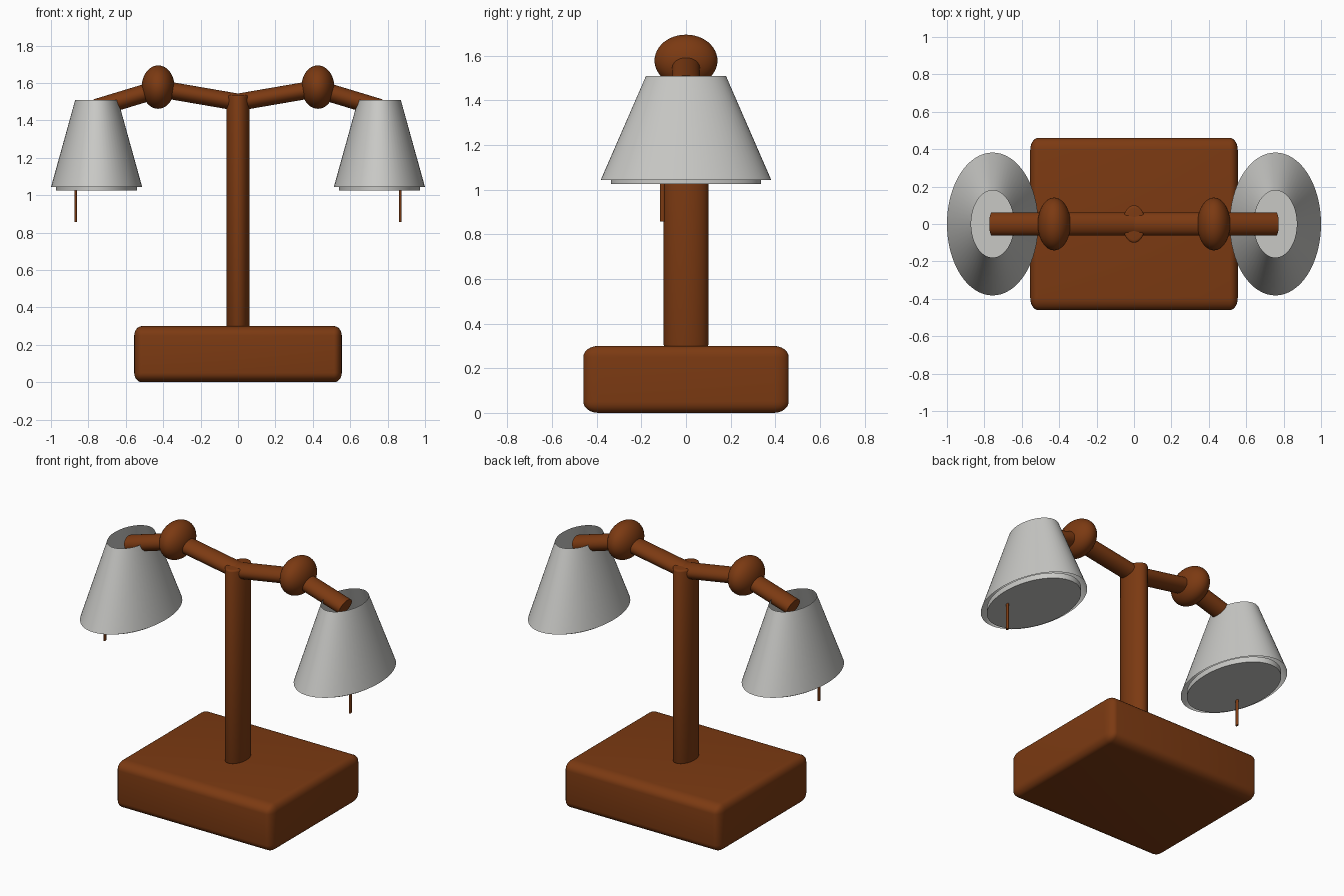
import bpy
import bmesh
import math
from mathutils import Vector, Matrix

cube = bpy.data.objects.get("Cube")
if cube:
    bpy.data.objects.remove(cube, do_unlink=True)


def make_material(name, rgb):
    mat = bpy.data.materials.new(name)
    mat.use_nodes = True
    mat.diffuse_color = (*rgb, 1)
    mat.node_tree.nodes["Principled BSDF"].inputs["Base Color"].default_value = (*rgb, 1)
    return mat


brown = make_material("warm_brown", (0.2, 0.042, 0.006))
grey = make_material("light_grey", (0.58, 0.58, 0.56))


def finish(name, bm, mat, matrix, angle=35):
    """Turn a bmesh into a smooth-shaded object placed by a matrix."""
    bm.transform(matrix)
    mesh = bpy.data.meshes.new(name)
    bm.to_mesh(mesh)
    bm.free()
    mesh.materials.append(mat)
    obj = bpy.data.objects.new(name, mesh)
    bpy.context.collection.objects.link(obj)
    bpy.ops.object.select_all(action="DESELECT")
    obj.select_set(True)
    bpy.context.view_layer.objects.active = obj
    bpy.ops.object.shade_smooth_by_angle(angle=math.radians(angle))
    return obj


def tube(name, start, end, width, depth, mat, taper=1, caps=True, bevel=0):
    """Oval tube between two points; width lies in the xz plane, depth along y."""
    start, end = Vector(start), Vector(end)
    axis = end - start
    bm = bmesh.new()
    bmesh.ops.create_cone(bm, cap_ends=caps, segments=64, radius1=1,
                          radius2=taper, depth=axis.length / width)
    if bevel:
        rims = [e for e in bm.edges if abs(e.verts[0].co.z - e.verts[1].co.z) < 1e-4]
        bmesh.ops.bevel(bm, geom=rims, offset=bevel, segments=3,
                        profile=0.5, affect="EDGES")
    turn = Matrix.Rotation(math.atan2(axis.x, axis.z), 4, "Y")
    size = Matrix.Diagonal((width, depth, width, 1))
    return finish(name, bm, mat, Matrix.Translation((start + end) / 2) @ turn @ size)


# Rounded base block, stretched in depth together with its bevel
bm = bmesh.new()
stretch = Vector((1, 1.6, 1.2))
bmesh.ops.create_cube(bm, size=1)
bm.transform(Matrix.Diagonal((1.11 / stretch.x, 0.92 / stretch.y, 0.3 / stretch.z, 1)))
bmesh.ops.bevel(bm, geom=bm.edges[:], offset=0.042, segments=6,
                profile=0.5, affect="EDGES")
finish("base", bm, brown,
       Matrix.Translation((0, 0, 0.15)) @ Matrix.Diagonal((*stretch, 1)), 40)

# Central post
tube("post", (0, 0, 0.295), (0, 0, 1.535), 0.062, 0.1, brown, bevel=0.16)

# Two mirrored lamp arms
for side, s in (("left", 1), ("right", -1)):
    tube(side + "_inner_arm", (0, 0, 1.497), (s * 0.43, 0, 1.571), 0.046, 0.062, brown)
    tube(side + "_outer_arm", (s * 0.43, 0, 1.566), (s * 0.76, 0, 1.466), 0.048, 0.062, brown)

    bm = bmesh.new()
    bmesh.ops.create_uvsphere(bm, u_segments=48, v_segments=24, radius=1)
    finish(side + "_joint", bm, brown,
           Matrix.Translation((s * 0.427, 0, 1.578)) @ Matrix.Diagonal((0.088, 0.141, 0.116, 1)))

    # Open shade, closed below by a diffuser disc
    x = s * 0.756
    tube(side + "_shade", (x, 0, 1.043), (x, 0, 1.508), 0.244, 0.382, grey,
         taper=0.47, caps=False)
    tube(side + "_diffuser", (x, 0, 1.025), (x, 0, 1.06), 0.217, 0.337, grey)

    # Pull cord
    tube(side + "_pull_cord", (s * 0.868, -0.105, 0.857), (s * 0.868, -0.105, 1.04),
         0.007, 0.011, brown)
